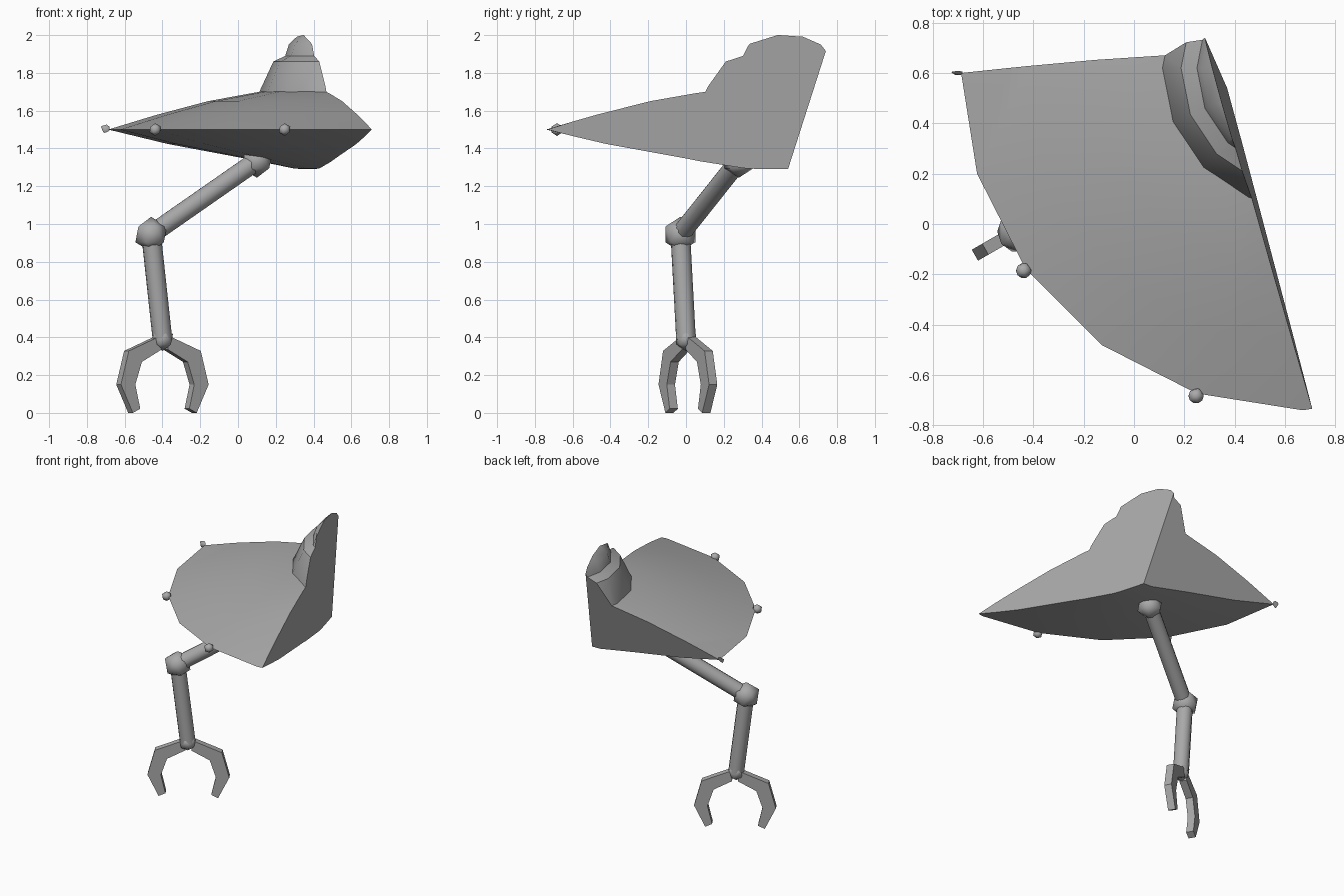
import bpy, bmesh, math
from mathutils import Vector, Matrix

if "Cube" in bpy.data.objects:
    bpy.data.objects.remove(bpy.data.objects["Cube"])

grey = bpy.data.materials.new("dull_metal_grey")
grey.diffuse_color = (0.40, 0.40, 0.40, 1)
grey.use_nodes = True
grey.node_tree.nodes["Principled BSDF"].inputs["Base Color"].default_value = grey.diffuse_color

AXIS = Vector((0.67, 0.62, 0))           # centre of the broken saucer
SIDE_TIP, BACK_TIP = Vector((0.71, -0.74, 1.5)), Vector((-0.69, 0.60, 1.5))
TOP_TIP, LOW_TIP = Vector((0.28, 0.745, 1.93)), Vector((0.37, 0.54, 1.29))


def finish(name, bm, angle=30):
    bmesh.ops.recalc_face_normals(bm, faces=bm.faces)
    mesh = bpy.data.meshes.new(name)
    bm.to_mesh(mesh)
    bm.free()
    mesh.materials.append(grey)
    ob = bpy.data.objects.new(name, mesh)
    bpy.context.collection.objects.link(ob)
    bpy.ops.object.select_all(action='DESELECT')
    ob.select_set(True)
    bpy.context.view_layer.objects.active = ob
    if angle:
        bpy.ops.object.shade_smooth_by_angle(angle=math.radians(angle))
    return ob


def break_off(bm):
    """Keep the wedge between the two flat break planes and cap it."""
    for a in (SIDE_TIP, BACK_TIP):
        n = (TOP_TIP - a).cross(LOW_TIP - a).normalized()
        if n.dot(Vector((-0.3, -0.3, 1.5)) - a) > 0:
            n = -n
        bmesh.ops.bisect_plane(bm, geom=bm.verts[:] + bm.edges[:] + bm.faces[:], dist=1e-6,
                               plane_co=a, plane_no=n, clear_outer=True)
        rim = [e for e in bm.edges if e.is_boundary]
        if rim:
            bmesh.ops.holes_fill(bm, edges=rim, sides=0)


def lathe(profile, sides):
    """Turn an (r, z) profile, starting and ending on the axis, into a solid."""
    bm = bmesh.new()
    rings = []
    for r, z in profile:
        if r == 0:
            rings.append([bm.verts.new((AXIS.x, AXIS.y, z))] * sides)
        else:
            rings.append([bm.verts.new((AXIS.x + r * math.cos(math.tau * i / sides),
                                        AXIS.y + r * math.sin(math.tau * i / sides), z))
                          for i in range(sides)])
    for lo, hi in zip(rings, rings[1:]):
        for i in range(sides):
            j = (i + 1) % sides
            bm.faces.new(dict.fromkeys((lo[i], lo[j], hi[j], hi[i])))
    bmesh.ops.recalc_face_normals(bm, faces=bm.faces)
    return bm


def ball(name, centre, r, turn=Matrix()):
    bm = bmesh.new()
    bmesh.ops.create_icosphere(bm, subdivisions=1, radius=r,
                               matrix=Matrix.Translation(centre) @ turn)
    return bm, name


def tube(name, a, b, r):
    a, b = Vector(a), Vector(b)
    bm = bmesh.new()
    m = Matrix.Translation((a + b) / 2) @ (b - a).to_track_quat('Z', 'Y').to_matrix().to_4x4()
    bmesh.ops.create_cone(bm, cap_ends=True, segments=12, radius1=r, radius2=r,
                          depth=(b - a).length, matrix=m)
    finish(name, bm, 40)


# Saucer hull and cockpit dome, both snapped off along the same planes
hull = lathe([(0, 1.28), (0.38, 1.293), (0.66, 1.35), (1.05, 1.424), (1.36, 1.5),
              (1.1, 1.578), (0.83, 1.65), (0.557, 1.70), (0, 1.74)], 20)
break_off(hull)
finish("saucer_hull", hull)
dome = lathe([(0, 1.6), (0.557, 1.6), (0.557, 1.70), (0.483, 1.86), (0.42, 1.89),
              (0.401, 1.95), (0.35, 2.0), (0.2, 2.06), (0, 2.08)], 16)
break_off(dome)
finish("cockpit_dome", dome)

# Rim lights; the last one is nearly all lost at the break
for i, deg in enumerate((252, 216, 180)):
    t = math.radians(deg)
    bm, name = ball(f"rim_light_{i + 1}",
                    AXIS + Vector((1.37 * math.cos(t), 1.37 * math.sin(t), 1.5)), 0.034)
    break_off(bm)
    finish(name, bm, 45)

# Jointed arm
SHOULDER, ELBOW, WRIST = (0.10, 0.28, 1.335), (-0.46, -0.03, 0.945), (-0.40, 0.0, 0.39)
for label, p, r in (("shoulder_joint", SHOULDER, 0.09), ("elbow_joint", ELBOW, 0.093),
                    ("wrist_joint", WRIST, 0.062)):
    bm, name = ball(label, p, r)
    finish(name, bm, 45)
tube("upper_arm", SHOULDER, ELBOW, 0.052)
tube("forearm", ELBOW, WRIST, 0.052)

# Pair of claw prongs, one the half-turn of the other
PRONG = [(0.02, 0.41), (0.22, 0.328), (0.268, 0.15), (0.195, 0.0), (0.15, 0.022),
         (0.18, 0.15), (0.14, 0.27), (0.02, 0.335)]
for name, deg in (("claw_prong_right", 30), ("claw_prong_left", 210)):
    bm = bmesh.new()
    face = bm.faces.new([bm.verts.new((r, -0.025, z)) for r, z in PRONG])
    new = bmesh.ops.extrude_face_region(bm, geom=[face])["geom"]
    bmesh.ops.translate(bm, vec=(0, 0.05, 0),
                        verts=[v for v in new if isinstance(v, bmesh.types.BMVert)])
    bm.transform(Matrix.Translation((-0.40, 0.01, 0)) @ Matrix.Rotation(math.radians(deg), 4, 'Z'))
    finish(name, bm, 0)
